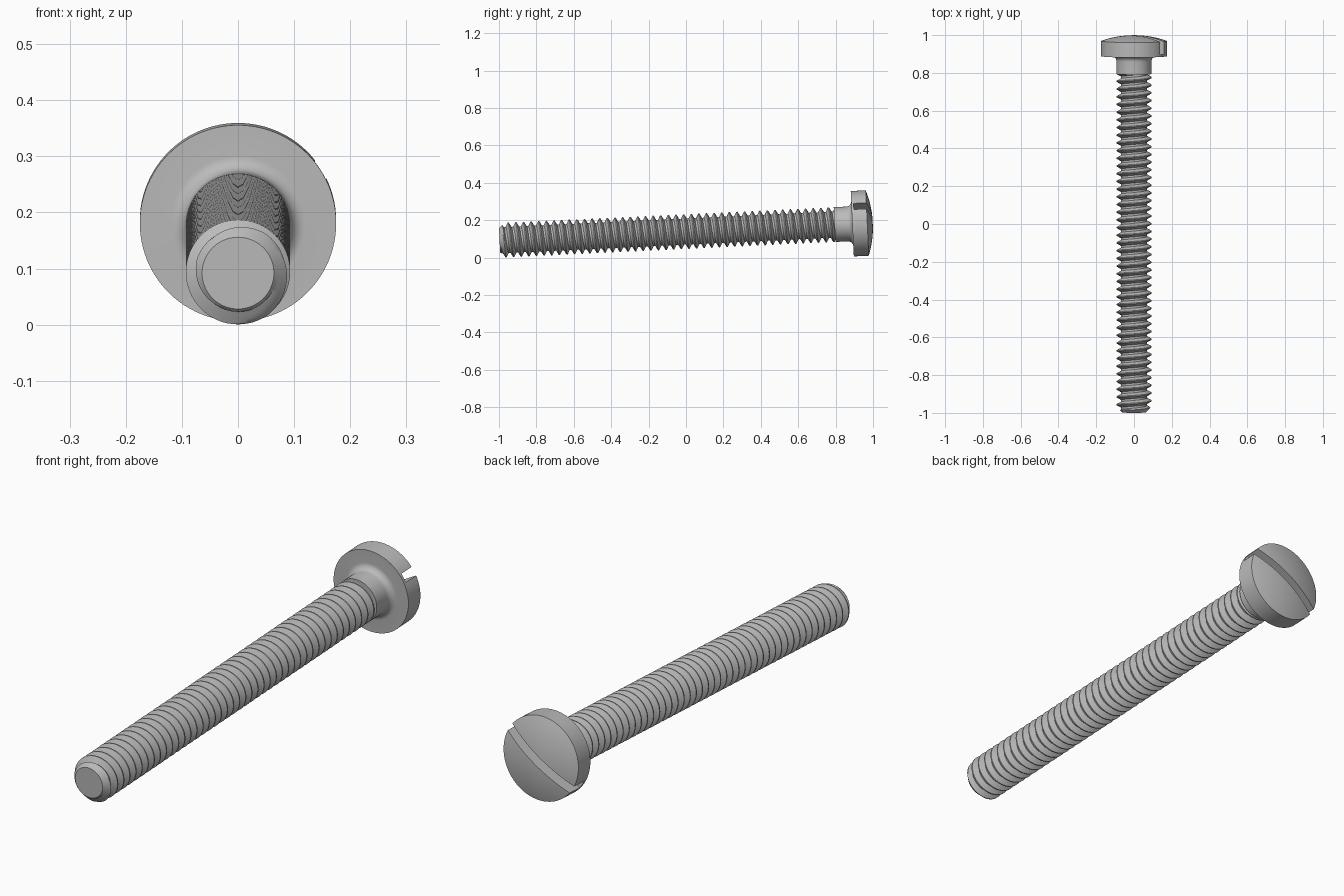
import bpy, bmesh, math
from mathutils import Matrix

cube = bpy.data.objects.get("Cube")
if cube:
    bpy.data.objects.remove(cube, do_unlink=True)

# Main dimensions, measured along and around the screw axis
SHANK_R, ROOT_R, TIP_R, HEAD_R = 0.093, 0.0695, 0.064, 0.175
TIP, NECK, UNDER, RIM, APEX = -0.998, 0.795, 0.89, 0.97, 1.0
PITCH, SEGS = 0.0408, 64
FILLET = 0.027

# The screw lies on its tip and the rim of its head, slightly tilted
PLACE = Matrix.Translation((0, 0, 0.139)) @ Matrix.Rotation(math.radians(2.7 - 90), 4, 'X')

steel = bpy.data.materials.new("grey_steel")
steel.use_nodes = True
steel.diffuse_color = (0.5, 0.5, 0.5, 1)
steel.node_tree.nodes["Principled BSDF"].inputs["Base Color"].default_value = (0.5, 0.5, 0.5, 1)


def make_object(name, bm):
    bmesh.ops.remove_doubles(bm, verts=bm.verts, dist=1e-5)
    bmesh.ops.dissolve_degenerate(bm, edges=bm.edges, dist=1e-6)
    bmesh.ops.recalc_face_normals(bm, faces=bm.faces)
    mesh = bpy.data.meshes.new(name)
    bm.to_mesh(mesh)
    bm.free()
    mesh.materials.append(steel)
    obj = bpy.data.objects.new(name, mesh)
    bpy.context.collection.objects.link(obj)
    obj.matrix_world = PLACE
    return obj


def select_only(obj):
    bpy.ops.object.select_all(action='DESELECT')
    obj.select_set(True)
    bpy.context.view_layer.objects.active = obj


def smooth(obj, angle):
    select_only(obj)
    bpy.ops.object.shade_smooth_by_angle(angle=math.radians(angle))


def thread_radius(phase):
    """Trapezoid thread: narrow crest, wider root, straight flanks."""
    d = abs(phase - 0.5) * 2
    t = min(max((d - 0.125) / 0.625, 0), 1)
    return SHANK_R + (ROOT_R - SHANK_R) * t


# Threaded shank: the thread profile wound around the axis
bm = bmesh.new()
phases = [0, 0.125, 0.229, 0.333, 0.4375, 0.5625, 0.667, 0.771, 0.875]
turns = math.ceil((NECK - TIP) / PITCH) + 1
offsets = [(k + ph, thread_radius(ph)) for k in range(-1, turns) for ph in phases]
columns = []
for i in range(SEGS + 1):
    a = 2 * math.pi * i / SEGS
    column = []
    for turn, r in offsets:
        s = min(max(TIP + (turn + i / SEGS) * PITCH, TIP), NECK)
        r = min(r, TIP_R + (s - TIP))
        column.append(bm.verts.new((r * math.cos(a), r * math.sin(a), s)))
    columns.append(column)
for left, right in zip(columns, columns[1:]):
    for j in range(len(offsets) - 1):
        bm.faces.new((left[j], right[j], right[j + 1], left[j + 1]))
# Flat end of the tip
bm.faces.new([c[0] for c in reversed(columns[:-1])])
shank = make_object("threaded_shank", bm)
smooth(shank, 25)

# Neck, fillet and domed head as one turned profile
profile = [(0, NECK), (SHANK_R, NECK)]
for i in range(9):
    a = math.pi / 2 * i / 8
    profile.append((SHANK_R + FILLET * (1 - math.cos(a)), UNDER - FILLET * (1 - math.sin(a))))
profile += [(HEAD_R, UNDER), (HEAD_R, RIM)]
rise = APEX - RIM
dome_r = (HEAD_R ** 2 + rise ** 2) / (2 * rise)
for i in range(11, -1, -1):
    r = HEAD_R * i / 12
    profile.append((r, APEX - dome_r + math.sqrt(dome_r ** 2 - r ** 2)))

bm = bmesh.new()
verts = [bm.verts.new((r, 0, s)) for r, s in profile]
edges = [bm.edges.new(pair) for pair in zip(verts, verts[1:])]
bmesh.ops.spin(bm, geom=verts + edges, cent=(0, 0, 0), axis=(0, 0, 1),
               angle=2 * math.pi, steps=96)
head = make_object("slotted_head", bm)

# Driver slot cut straight across the head
bm = bmesh.new()
bmesh.ops.create_cube(bm, size=1, matrix=Matrix.Rotation(math.radians(-32), 4, 'Z')
                      @ Matrix.Translation((0, 0, 1.0))
                      @ Matrix.Diagonal((0.5, 0.038, 0.196, 1)))
cutter = make_object("slot_cutter", bm)
cutter.hide_render = True
cut = head.modifiers.new("slot", 'BOOLEAN')
cut.operation = 'DIFFERENCE'
cut.solver = 'EXACT'
cut.object = cutter
select_only(head)
bpy.ops.object.modifier_apply(modifier=cut.name)
bpy.data.objects.remove(cutter, do_unlink=True)
smooth(head, 25)
